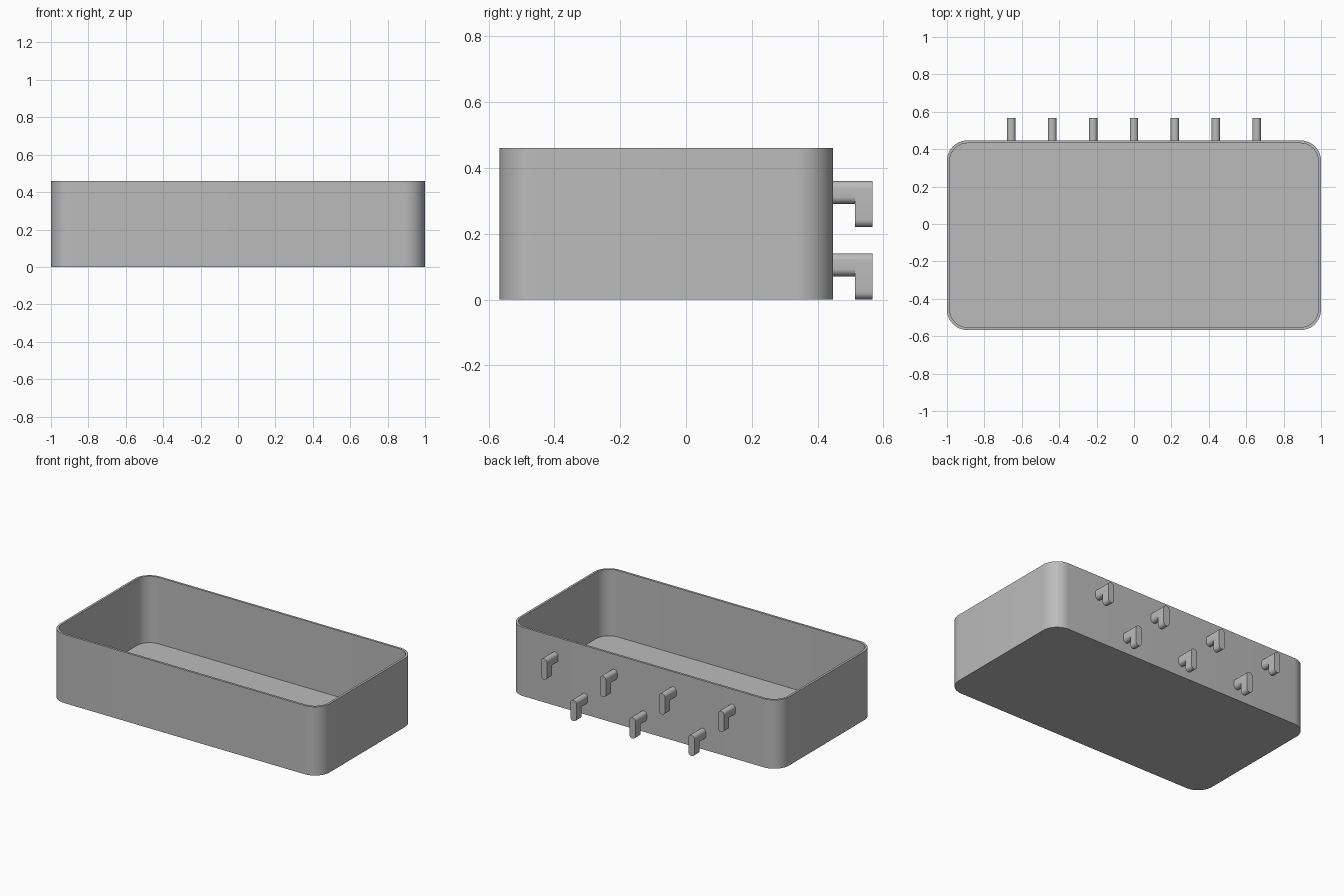
import bpy, bmesh, math

if "Cube" in bpy.data.objects:
    bpy.data.objects.remove(bpy.data.objects["Cube"])

WALL, RADIUS, HEIGHT = 0.015, 0.11, 0.46
Y_FRONT, Y_BACK, Y_TIP = -0.567, 0.447, 0.567

grey = bpy.data.materials.new("plain grey")
grey.diffuse_color = (0.5, 0.5, 0.5, 1)
grey.use_nodes = True
grey.node_tree.nodes["Principled BSDF"].inputs["Base Color"].default_value = grey.diffuse_color


def rounded_rect(x0, x1, y0, y1, r, steps):
    """Counter-clockwise outline with rounded corners."""
    pts = []
    for i, (cx, cy) in enumerate([(x1 - r, y1 - r), (x0 + r, y1 - r),
                                  (x0 + r, y0 + r), (x1 - r, y0 + r)]):
        for s in range(steps + 1):
            a = math.pi / 2 * (i + s / steps)
            pts.append((cx + r * math.cos(a), cy + r * math.sin(a)))
    return pts


def skin(name, rings):
    """Join equal rings into one closed surface with capped ends."""
    bm = bmesh.new()
    loops = [[bm.verts.new(p) for p in ring] for ring in rings]
    for a, b in zip(loops, loops[1:]):
        for i in range(len(a)):
            j = (i + 1) % len(a)
            bm.faces.new((a[i], a[j], b[j], b[i]))
    bm.faces.new(loops[0])
    bm.faces.new(loops[-1])
    bmesh.ops.remove_doubles(bm, verts=bm.verts, dist=1e-5)
    bmesh.ops.recalc_face_normals(bm, faces=bm.faces)
    mesh = bpy.data.meshes.new(name)
    bm.to_mesh(mesh)
    bm.free()
    mesh.materials.append(grey)
    obj = bpy.data.objects.new(name, mesh)
    bpy.context.collection.objects.link(obj)
    bpy.ops.object.select_all(action='DESELECT')
    obj.select_set(True)
    bpy.context.view_layer.objects.active = obj
    bpy.ops.object.shade_smooth_by_angle(angle=math.radians(30))
    return obj


# Open bin: outer wall, rim, inner wall and floor
outer = rounded_rect(-1, 1, Y_FRONT, Y_BACK, RADIUS, 12)
inner = rounded_rect(-1 + WALL, 1 - WALL, Y_FRONT + WALL, Y_BACK - WALL,
                     RADIUS - WALL, 12)
skin("bin", [[(x, y, z) for x, y in ring] for ring, z in
             [(outer, 0), (outer, HEIGHT), (inner, HEIGHT), (inner, WALL)]])


# Hooks: a rounded arm out of the back wall, ending in a hanging tab
def hook(x, top):
    w = 0.0225
    arm = rounded_rect(x - w, x + w, top - 0.07, top, w, 8)
    tab = rounded_rect(x - w, x + w, top - 0.14, top, w, 8)
    skin("hook", [[(px, y, pz) for px, pz in ring] for ring, y in
                  [(arm, Y_BACK - 0.005), (arm, 0.513),
                   (tab, 0.513), (tab, Y_TIP)]])


# Staggered rows: four above, three below
for i in range(-3, 4):
    hook(i * 0.2187, 0.36 if i % 2 else 0.1405)
